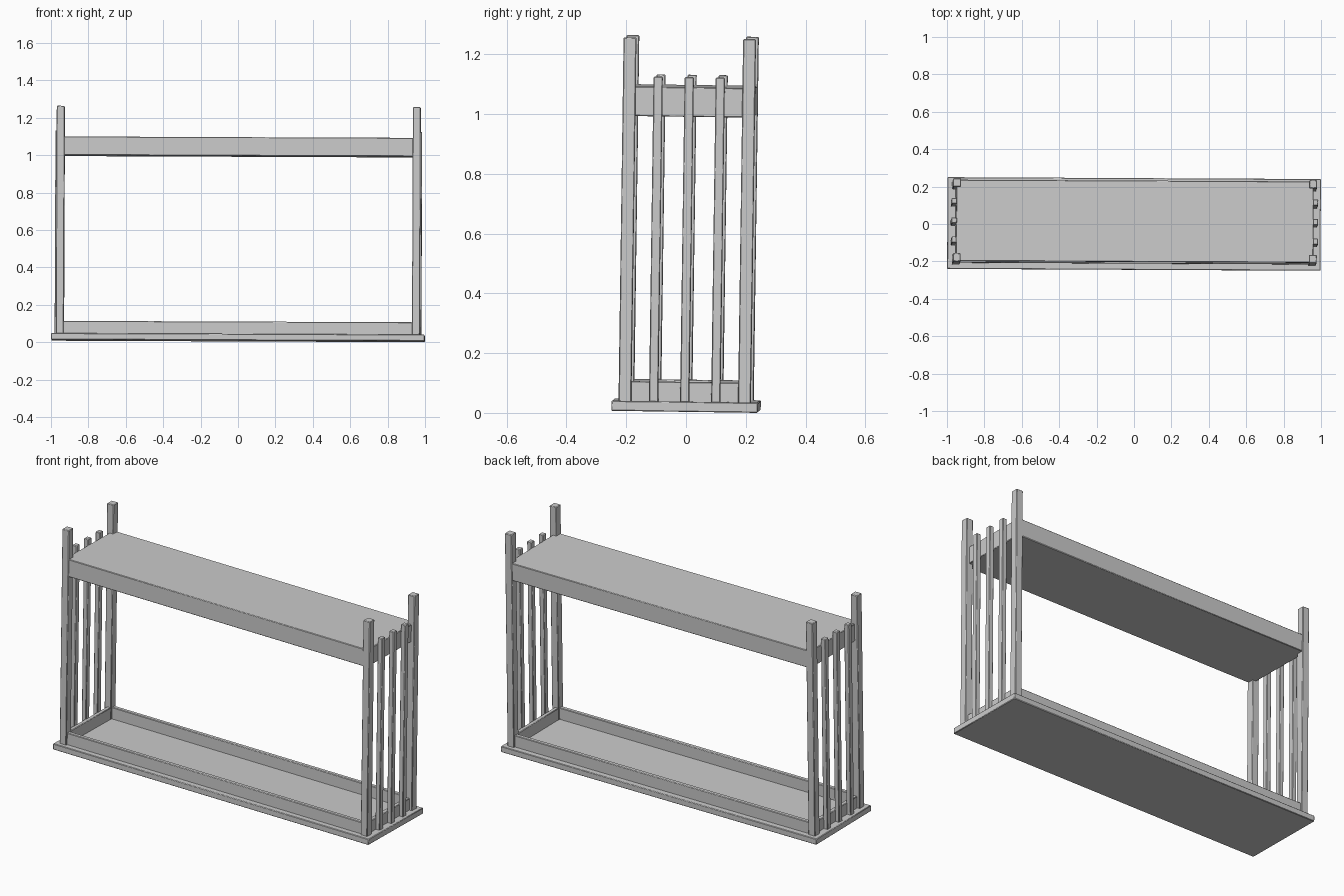
import bpy
import math
from mathutils import Euler, Matrix

if "Cube" in bpy.data.objects:
    bpy.data.objects.remove(bpy.data.objects["Cube"], do_unlink=True)

GREY = (0.6, 0.6, 0.6, 1.0)
mat = bpy.data.materials.new("plain grey")
mat.use_nodes = True
mat.diffuse_color = GREY
mat.node_tree.nodes["Principled BSDF"].inputs["Base Color"].default_value = GREY

# The whole stand leans very slightly
LEAN = Matrix.Translation((0, 0, 0.0075)) @ Euler((-0.014, 0.004, -0.005)).to_matrix().to_4x4()


def box(name, x, y, z, bevel=0.003):
    """Softly edged box given by its (min, max) range on each axis."""
    bpy.ops.mesh.primitive_cube_add(size=1)
    obj = bpy.context.object
    obj.name = name
    centre = [(a + b) / 2 for a, b in (x, y, z)]
    size = [b - a for a, b in (x, y, z)]
    obj.data.transform(LEAN @ Matrix.Translation(centre) @ Matrix.Diagonal((*size, 1)))
    obj.data.materials.append(mat)
    mod = obj.modifiers.new("soft edges", "BEVEL")
    mod.width = bevel
    mod.segments = 1
    bpy.ops.object.shade_smooth_by_angle(angle=math.radians(30))
    return obj


def span(centre, width):
    return (centre - width / 2, centre + width / 2)


# Base slab and the thick shelf at the top
box("base", (-0.998, 0.998), (-0.245, 0.245), (0, 0.034))
box("top_shelf", (-0.955, 0.955), (-0.217, 0.217), (0.987, 1.086))

# Raised rim around the base
for side, label in ((-1, "front"), (1, "back")):
    box(f"rim_{label}", (-0.95, 0.95), span(side * 0.2, 0.024), (0.03, 0.1))
for side, label in ((-1, "right"), (1, "left")):
    box(f"rim_{label}", span(side * 0.945, 0.024), (-0.19, 0.19), (0.03, 0.1))

# Corner posts and the three slats at each end
for sx, end in ((-1, "right"), (1, "left")):
    for sy, face in ((-1, "front"), (1, "back")):
        box(f"post_{face}_{end}", span(sx * 0.952, 0.042), span(sy * 0.2, 0.043), (0.03, 1.25))
    for i in range(3):
        box(f"slat_{end}_{i + 1}", span(sx * 0.966, 0.028), span((i - 1) * 0.104, 0.031),
            (0.03, 1.12))
